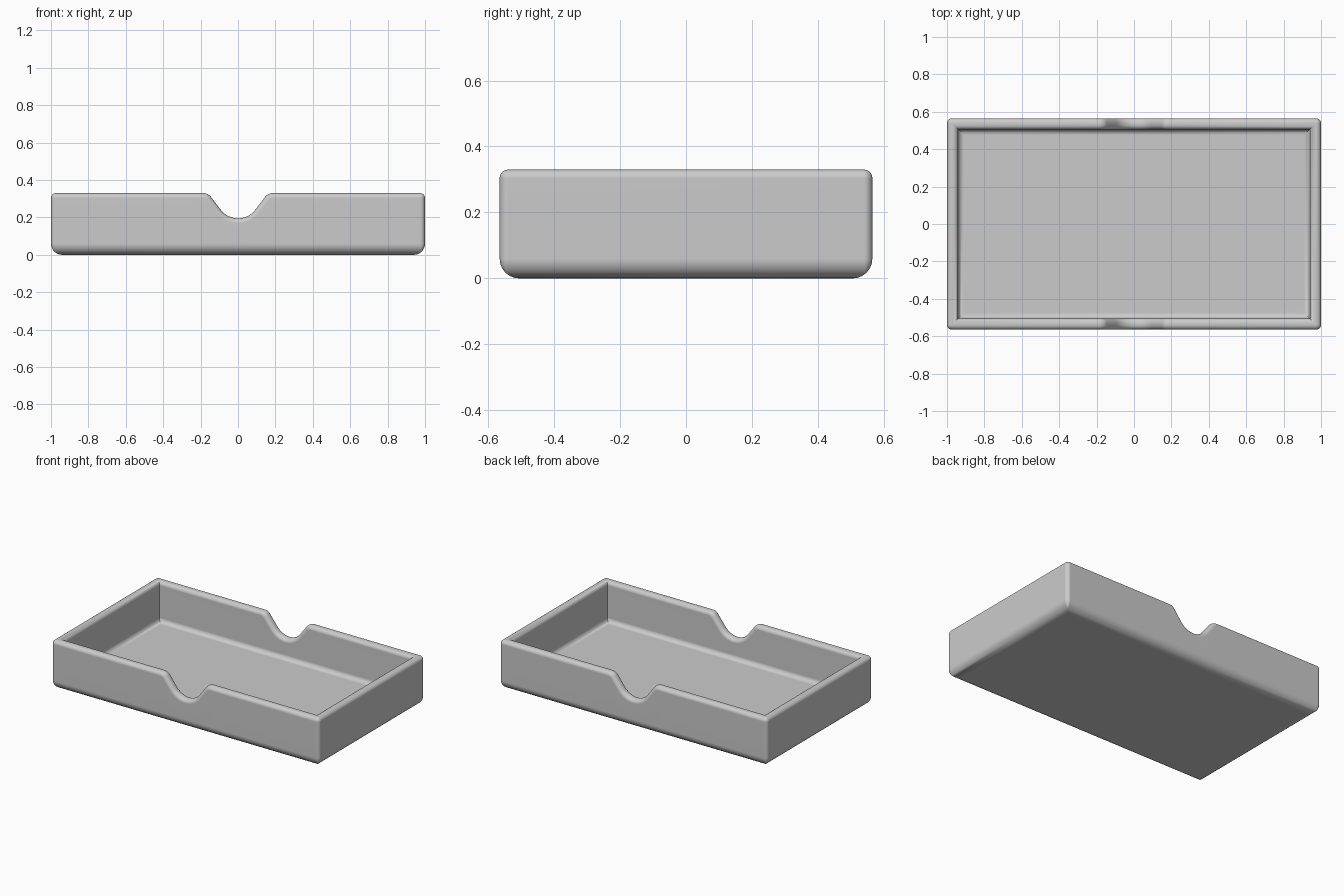
import bpy
import bmesh
from math import sin, cos, pi, radians

cube = bpy.data.objects.get("Cube")
if cube:
    bpy.data.objects.remove(cube, do_unlink=True)

# Tray dimensions
HX, HY, TOP = 1.0, 0.565, 0.33
WALL, FLOOR = 0.06, 0.06
RIM_R, BASE_R, FILLET_R, CORNER_R = 0.026, 0.06, 0.03, 0.025
STEPS = 6

# Thumb notch: crest arc, straight slope, bottom arc
NOTCH_X, NOTCH_Z = 0.185, 0.195
CREST_R, BOWL_R, SLOPE = 0.05, 0.115, radians(53)


def arc(start, end, steps=STEPS):
    return [start + (end - start) * i / steps for i in range(steps + 1)]


def profile():
    """Wall section as (inset, height, fixed); rim heights are depths below the top."""
    pts = [(BASE_R * (1 - sin(a)), BASE_R * (1 - cos(a)), True) for a in arc(0, pi / 2)]
    pts += [(RIM_R * (1 - cos(a)), RIM_R * (1 - sin(a)), False) for a in arc(0, pi / 2)]
    pts += [(WALL - RIM_R * (1 - cos(a)), RIM_R * (1 - sin(a)), False) for a in arc(pi / 2, 0)]
    pts += [(WALL + FILLET_R * (1 - cos(a)), FLOOR + FILLET_R * (1 - sin(a)), True)
            for a in arc(0, pi / 2)]
    return pts


def notch():
    """Right half of the notch as (x, z, slope angle), from the middle outwards."""
    pts = [(BOWL_R * sin(a), NOTCH_Z + BOWL_R * (1 - cos(a)), a) for a in arc(0, SLOPE, 10)]
    pts += [(NOTCH_X - CREST_R * sin(a), TOP - CREST_R * (1 - cos(a)), a)
            for a in arc(SLOPE, 0, 8)]
    return pts


def section_rings():
    """One ring of points per station, from the front middle to the side middle."""
    prof = profile()
    rings = []
    for x, z, a in notch():
        rings.append([(x, o - HY, h) if fixed else (x + sin(a) * h, o - HY, z - cos(a) * h)
                      for o, h, fixed in prof])
    for a in arc(0, pi / 2):
        ring = []
        for o, h, fixed in prof:
            r = max(CORNER_R - o, 0)
            ring.append((HX - o - r + r * sin(a), -(HY - o - r) - r * cos(a),
                         h if fixed else TOP - h))
        rings.append(ring)
    rings.append([(HX - o, 0, h if fixed else TOP - h) for o, h, fixed in prof])
    return rings


# Quarter of the tray
bm = bmesh.new()
rings = [[bm.verts.new(p) for p in ring] for ring in section_rings()]
for r1, r2 in zip(rings, rings[1:]):
    for i in range(len(r1) - 1):
        bm.faces.new((r1[i], r2[i], r2[i + 1], r1[i + 1]))

# Underside and inner floor
for index, height in ((0, 0), (-1, FLOOR)):
    bm.faces.new([ring[index] for ring in rings] + [bm.verts.new((0, 0, height))])
bmesh.ops.remove_doubles(bm, verts=bm.verts, dist=0.0001)
bmesh.ops.recalc_face_normals(bm, faces=bm.faces)
# The open quarter must face outwards before mirroring
bm.faces.ensure_lookup_table()
base = min(bm.faces, key=lambda f: f.calc_center_median().z)
if base.normal.z > 0:
    bmesh.ops.reverse_faces(bm, faces=bm.faces)

mesh = bpy.data.meshes.new("tray")
bm.to_mesh(mesh)
bm.free()
tray = bpy.data.objects.new("tray", mesh)
bpy.context.collection.objects.link(tray)

# Plain grey
grey = bpy.data.materials.new("grey")
grey.use_nodes = True
grey.diffuse_color = (0.6, 0.6, 0.6, 1)
grey.node_tree.nodes["Principled BSDF"].inputs["Base Color"].default_value = (0.6, 0.6, 0.6, 1)
mesh.materials.append(grey)

# Mirror to the full tray and shade
mirror = tray.modifiers.new("mirror", 'MIRROR')
mirror.use_axis = (True, True, False)
mirror.merge_threshold = 0.0005
bpy.context.view_layer.objects.active = tray
tray.select_set(True)
bpy.ops.object.modifier_apply(modifier="mirror")
bpy.ops.object.shade_smooth_by_angle(angle=radians(40))
weighted = tray.modifiers.new("even_shading", 'WEIGHTED_NORMAL')
weighted.keep_sharp = True
